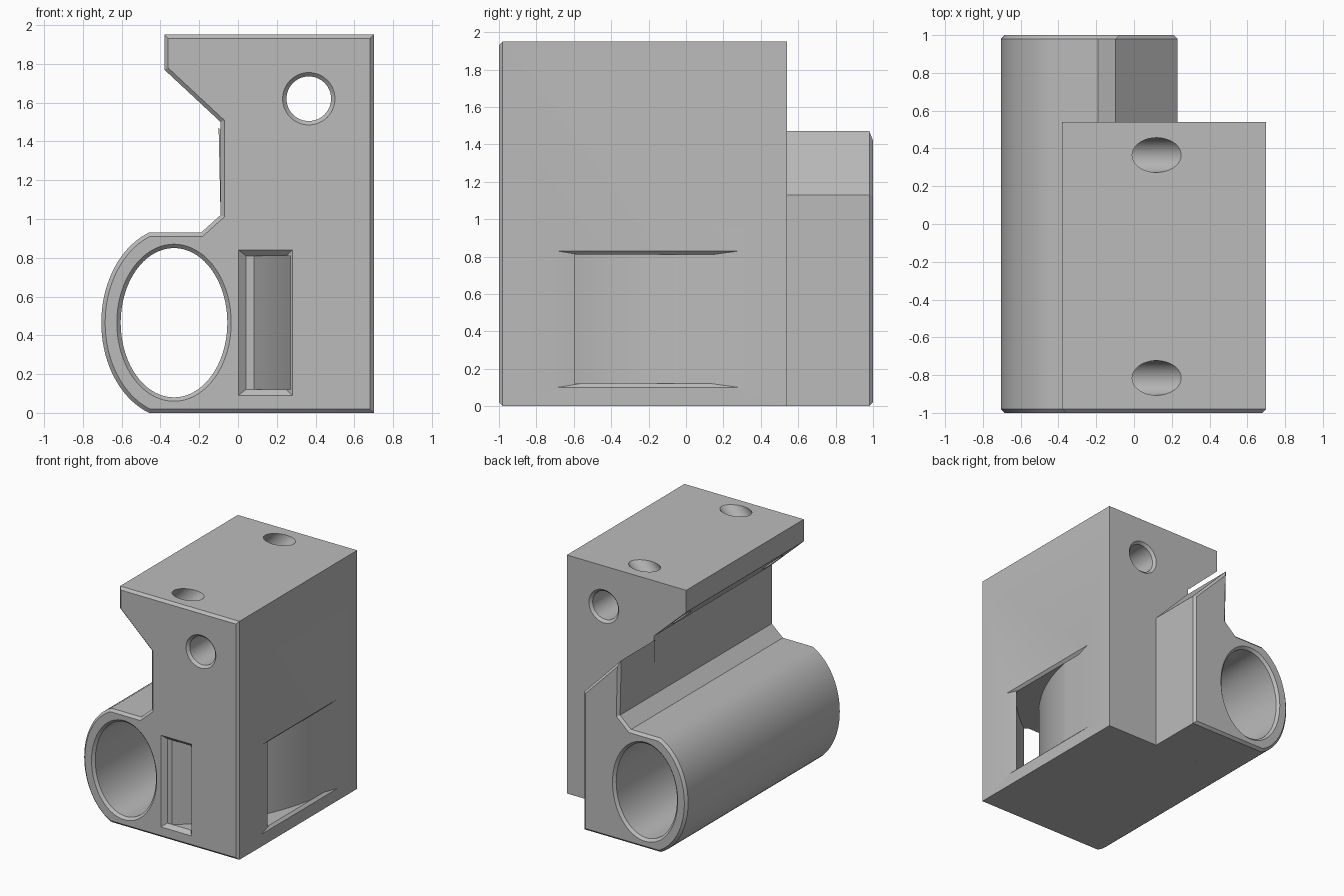
import bpy, bmesh
from math import sin, cos, radians, sqrt
from mathutils import Vector

cube = bpy.data.objects.get("Cube")
if cube:
    bpy.data.objects.remove(cube, do_unlink=True)

grey = bpy.data.materials.new("plain grey")
grey.use_nodes = True
grey.diffuse_color = (0.5, 0.5, 0.5, 1)
grey.node_tree.nodes["Principled BSDF"].inputs["Base Color"].default_value = (0.5, 0.5, 0.5, 1)


def loft(name, rings, chamfer_y=None):
    """Solid through matching closed rings, with optional chamfer round one end."""
    bm = bmesh.new()
    loops = [[bm.verts.new(p) for p in ring] for ring in rings]
    n = len(loops[0])
    for a, b in zip(loops, loops[1:]):
        for i in range(n):
            j = (i + 1) % n
            bm.faces.new((a[i], a[j], b[j], b[i]))
    bm.faces.new(loops[0])
    bm.faces.new(loops[-1])
    bmesh.ops.recalc_face_normals(bm, faces=bm.faces[:])
    if chamfer_y is not None:
        rim = [e for e in bm.edges if all(abs(v.co.y - chamfer_y) < 1e-4 for v in e.verts)]
        bmesh.ops.bevel(bm, geom=rim, offset=0.02, segments=1, affect='EDGES', clamp_overlap=False)
    mesh = bpy.data.meshes.new(name)
    bm.to_mesh(mesh)
    bm.free()
    mesh.materials.append(grey)
    obj = bpy.data.objects.new(name, mesh)
    bpy.context.collection.objects.link(obj)
    return obj


def extrude_y(name, profile, y0, y1, chamfer_y):
    return loft(name, [[(x, y, z) for x, z in profile] for y in (y0, y1)], chamfer_y)


def bore(name, x, z, stations):
    """Elliptical hole along y from (y, radius x, radius z) stations."""
    angles = [radians(a) for a in range(0, 360, 5)]
    return loft(name, [[(x + rx * cos(a), y, z + rz * sin(a)) for a in angles]
                       for y, rx, rz in stations])


def arc(p, q, radius, steps=24):
    """Points from p to q bulging to the right-hand side of the chord."""
    p, q = Vector(p), Vector(q)
    d = q - p
    side = Vector((d.y, -d.x)).normalized()
    centre = (p + q) / 2 - side * sqrt(radius ** 2 - (d.length / 2) ** 2)
    return [centre + (p.lerp(q, i / steps) - centre).normalized() * radius
            for i in range(steps + 1)]


# Shared outline of the tube and the wall above it
sweep = [radians(110 + 140 * i / 36) for i in range(37)]
tube = [(-0.33 + 0.375 * cos(a), 0.465 + 0.495 * sin(a)) for a in sweep]
neck = [(-0.09, 1.02), (-0.19, 0.93)]
body = extrude_y("main_body", [(0.7, 0), (0.7, 1.95), (-0.38, 1.95), (-0.38, 1.77),
                               (-0.09, 1.5)] + neck + tube, -1, 0.54, -1)
rear = extrude_y("rear_extension", [(0.23, 0), (0.23, 1.13), (-0.1, 1.47)] + neck + tube,
                 0.54, 1, 1)

# Large tube bore and small cross bore, both chamfered at the mouths
tube_bore = bore("tube_bore", -0.33, 0.465,
                 [(-1.02, 0.315, 0.425), (-0.98, 0.275, 0.385),
                  (0.98, 0.275, 0.385), (1.02, 0.315, 0.425)])
cross_bore = bore("cross_bore", 0.365, 1.62,
                  [(-1.02, 0.155, 0.155), (-0.98, 0.115, 0.115),
                   (0.52, 0.115, 0.115), (0.56, 0.155, 0.155)])

# Slanted screw holes from the top to the sloped underside
cutters = [tube_bore, cross_bore]
for y in (0.365, -0.815):
    rings = []
    for t in (-0.5, 0.2):
        rings.append([(0.12 + t + 0.13 * cos(radians(a)), y + 0.092 * sin(radians(a)), 1.95 + t)
                      for a in range(0, 360, 10)])
    # Rings lie level, so the sheared solid is a round hole at 45 degrees
    cutters.append(loft("screw_hole", rings))

# Curved strap slot from the front to the side face
inner = arc((0.04, -1), (0.7, 0.17), 1.5)
outer = arc((0.26, -1), (0.7, -0.57), 1.8)
plan = ([Vector((0.02, -1.05))] + inner + [Vector((0.75, 0.17)), Vector((0.75, -0.54))]
        + outer[::-1] + [Vector((0.24, -1.05))])
cutters.append(loft("strap_slot", [[(p.x, p.y, z) for p in plan] for z in (0.12, 0.81)]))


def frame(a0, a1, z0, z1):
    return [(a0, z0), (a1, z0), (a1, z1), (a0, z1)]


# Flared mouths of the slot
cutters.append(loft("front_flare", [
    [(x, -1.03, z) for x, z in frame(-0.035, 0.31, 0.06, 0.87)],
    [(x, -0.97, z) for x, z in frame(0.04, 0.25, 0.12, 0.81)]]))
cutters.append(loft("side_flare", [
    [(0.72, y, z) for y, z in frame(-0.81, 0.43, 0.08, 0.85)],
    [(0.68, y, z) for y, z in frame(-0.57, 0.14, 0.12, 0.81)]]))


def cut(obj, tools):
    bpy.context.view_layer.objects.active = obj
    for tool in tools:
        mod = obj.modifiers.new("cut", 'BOOLEAN')
        mod.operation = 'DIFFERENCE'
        mod.solver = 'EXACT'
        mod.object = tool
        bpy.ops.object.modifier_apply(modifier=mod.name)


cut(body, cutters)
cut(rear, [tube_bore])
for tool in cutters:
    bpy.data.objects.remove(tool, do_unlink=True)

bpy.ops.object.select_all(action='DESELECT')
for obj in (body, rear):
    obj.select_set(True)
bpy.context.view_layer.objects.active = body
bpy.ops.object.shade_smooth_by_angle(angle=radians(25))
